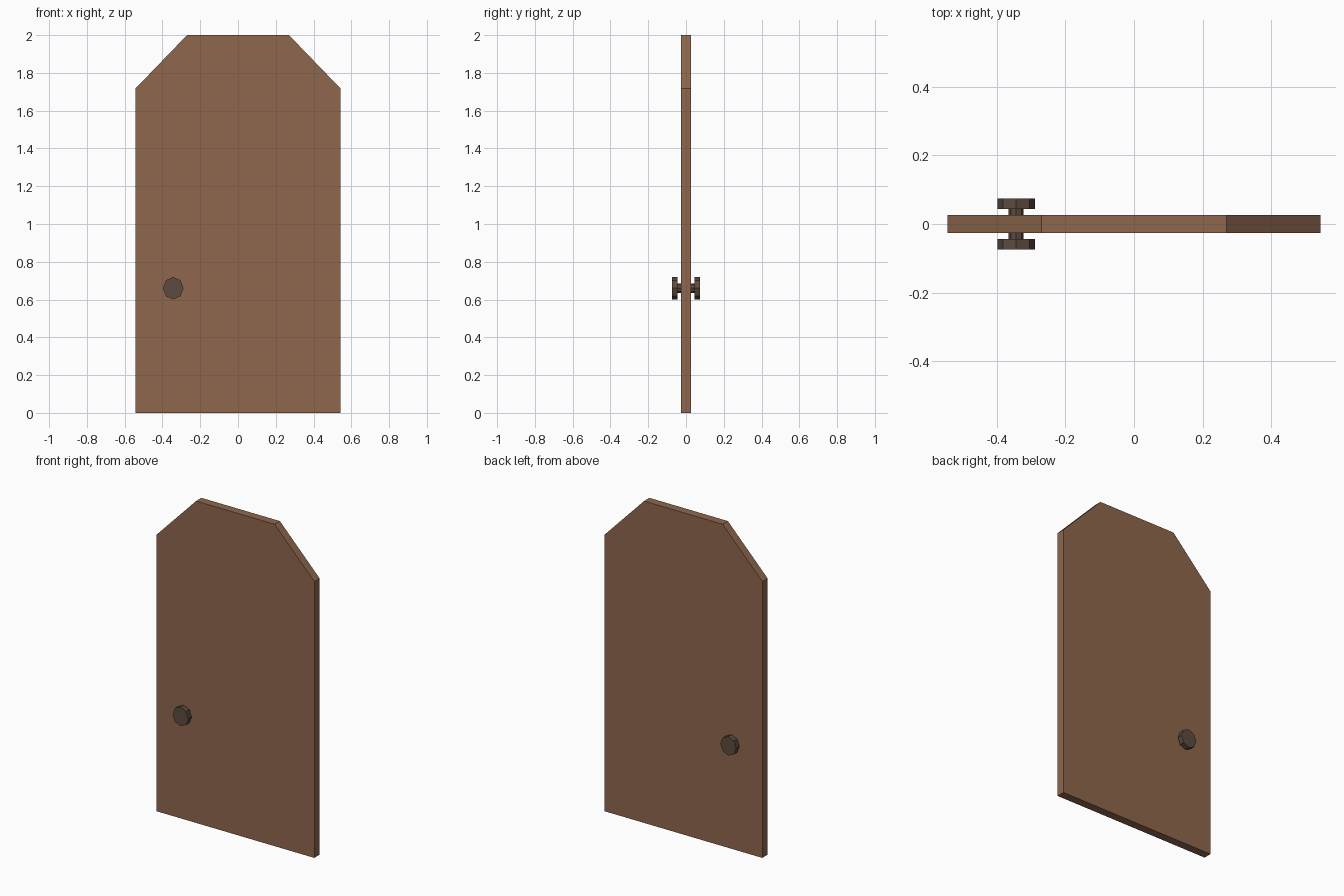
import bpy, bmesh, math

if "Cube" in bpy.data.objects:
    bpy.data.objects.remove(bpy.data.objects["Cube"])


def material(name, rgb):
    m = bpy.data.materials.new(name)
    lin = [((c / 255 + 0.055) / 1.055) ** 2.4 for c in rgb]
    m.diffuse_color = (*lin, 1)
    m.use_nodes = True
    m.node_tree.nodes["Principled BSDF"].inputs["Base Color"].default_value = m.diffuse_color
    return m


def prism(name, profile, y0, y1, mat):
    """Extrude an (x, z) outline along y from y0 to y1."""
    bm = bmesh.new()
    face = bm.faces.new([bm.verts.new((x, y0, z)) for x, z in profile])
    ext = bmesh.ops.extrude_face_region(bm, geom=[face])
    for v in ext["geom"]:
        if isinstance(v, bmesh.types.BMVert):
            v.co.y = y1
    bmesh.ops.recalc_face_normals(bm, faces=bm.faces)
    mesh = bpy.data.meshes.new(name)
    bm.to_mesh(mesh)
    bm.free()
    mesh.materials.append(mat)
    ob = bpy.data.objects.new(name, mesh)
    bpy.context.collection.objects.link(ob)
    return ob


def octagon(cx, cz, rx, rz):
    return [(cx + rx * math.cos(i * math.pi / 4), cz + rz * math.sin(i * math.pi / 4))
            for i in range(8)]


wood = material("brown wood", (142, 103, 77))
metal = material("dark metal", (92, 75, 63))

# Door panel with clipped top corners
half = [(0.543, 0), (0.543, 1.717), (0.27, 2.0)]
prism("door_panel", half + [(-x, z) for x, z in reversed(half)], -0.026, 0.026, wood)

# Knob and its stem on both sides
KX, KZ = -0.343, 0.66
for side, s in (("front", -1), ("back", 1)):
    prism(side + "_knob_stem", octagon(KX, KZ, 0.022, 0.024), s * 0.026, s * 0.044, metal)
    prism(side + "_knob", octagon(KX, KZ, 0.0545, 0.0595), s * 0.044, s * 0.0745, metal)
